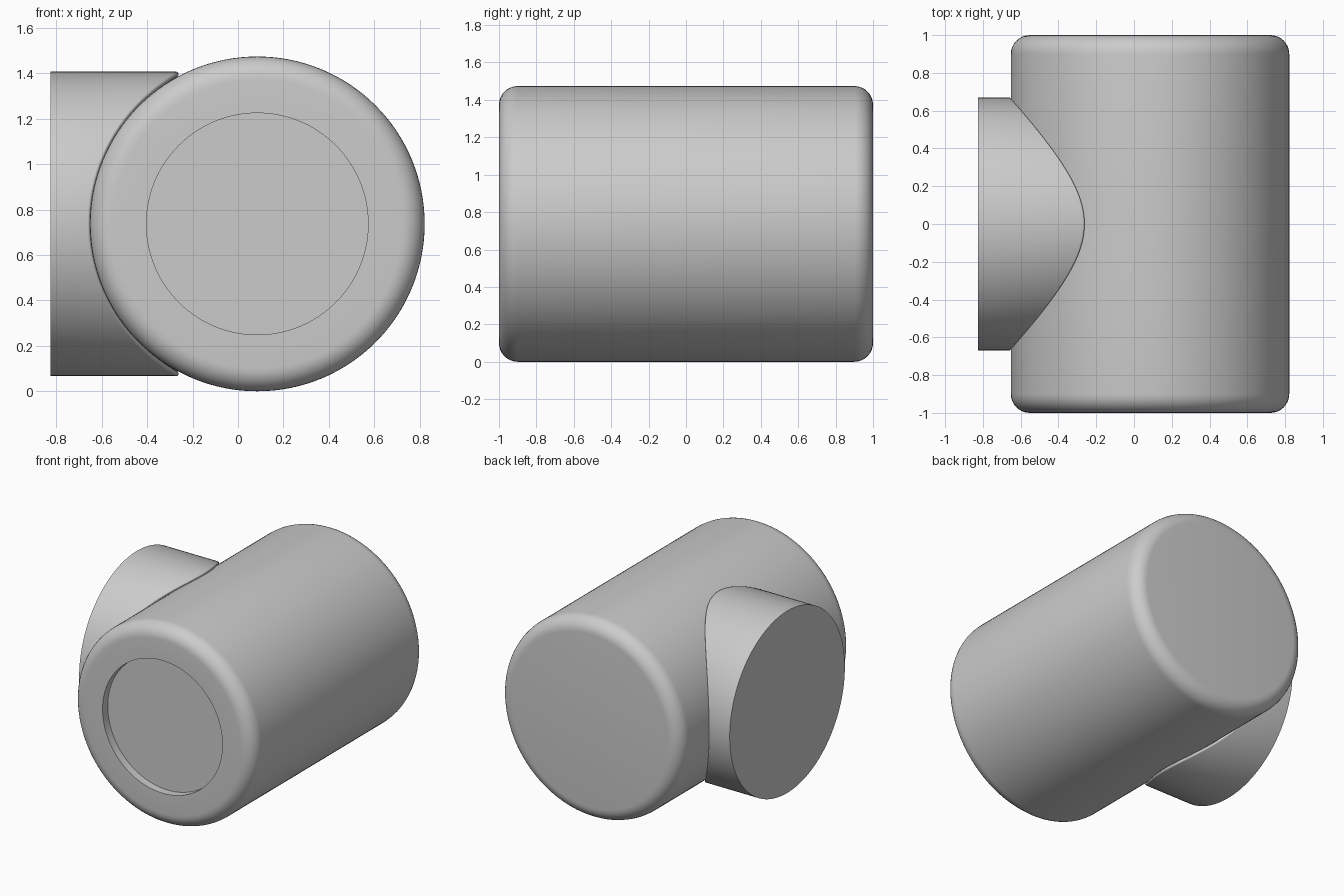
import bpy, bmesh, math
from mathutils import Vector

cube = bpy.data.objects.get("Cube")
if cube:
    bpy.data.objects.remove(cube)

SEG = 128
BODY_R, SIDE_R = 0.737, 0.67
CX, CZ = 0.085, 0.737
END_X = -0.825

grey = bpy.data.materials.new("light grey")
grey.use_nodes = True
grey.diffuse_color = (0.6, 0.6, 0.6, 1)
grey.node_tree.nodes["Principled BSDF"].inputs["Base Color"].default_value = (0.6, 0.6, 0.6, 1)


def loft(name, rings):
    """Skin a list of closed rings and cap both ends."""
    bm = bmesh.new()
    loops = [[bm.verts.new(p) for p in ring] for ring in rings]
    for a, b in zip(loops, loops[1:]):
        for i in range(SEG):
            j = (i + 1) % SEG
            bm.faces.new((a[i], a[j], b[j], b[i]))
    bm.faces.new(loops[0])
    bm.faces.new(loops[-1])
    bmesh.ops.recalc_face_normals(bm, faces=bm.faces)
    mesh = bpy.data.meshes.new(name)
    bm.to_mesh(mesh)
    bm.free()
    mesh.materials.append(grey)
    obj = bpy.data.objects.new(name, mesh)
    bpy.context.collection.objects.link(obj)
    bpy.ops.object.select_all(action='DESELECT')
    obj.select_set(True)
    bpy.context.view_layer.objects.active = obj
    bpy.ops.object.shade_smooth_by_angle(angle=math.radians(35))
    return obj


angles = [2 * math.pi * i / SEG for i in range(SEG)]

# Main barrel: rounded ends and a shallow round recess in the front
FILLET, STEPS = 0.1, 8
quarter = [math.pi / 2 * k / STEPS for k in range(STEPS + 1)]
profile = [(0.488, -0.94), (0.488, -1)]
profile += [(BODY_R - FILLET + FILLET * math.sin(a), -1 + FILLET - FILLET * math.cos(a)) for a in quarter]
profile += [(r, -y) for r, y in reversed(profile[2:])]
loft("main_barrel", [[(CX + r * math.cos(t), y, CZ + r * math.sin(t)) for t in angles]
                     for r, y in profile])

# Side stub: saddle-shaped end resting on the barrel, with a softened rim
ROUND = 0.011


def stub_section(t):
    """Points (x, radius) along the stub at angle t around its axis."""
    s2 = math.sin(t) ** 2
    depth = math.sqrt(BODY_R ** 2 - SIDE_R ** 2 * s2)
    slope = SIDE_R * s2 / depth
    tip = Vector((CX - depth, SIDE_R))
    inward = Vector((-slope, -1)).normalized()
    bisector = (inward + Vector((-1, 0))).normalized()
    half = math.atan2(1, slope) / 2
    centre = tip + bisector * ROUND / math.sin(half)
    start, stop = math.pi / 2, math.atan2(-slope, 1)
    pts = [(END_X, SIDE_R)]
    for k in range(7):
        a = start + (stop - start) * k / 6
        pts.append((centre.x + ROUND * math.cos(a), centre.y + ROUND * math.sin(a)))
    pts.append((CX, 0.5))
    return pts


sections = [stub_section(t) for t in angles]
loft("side_stub", [[(x, r * math.cos(t), CZ + r * math.sin(t)) for (x, r), t in zip(ring, angles)]
                   for ring in zip(*sections)])
